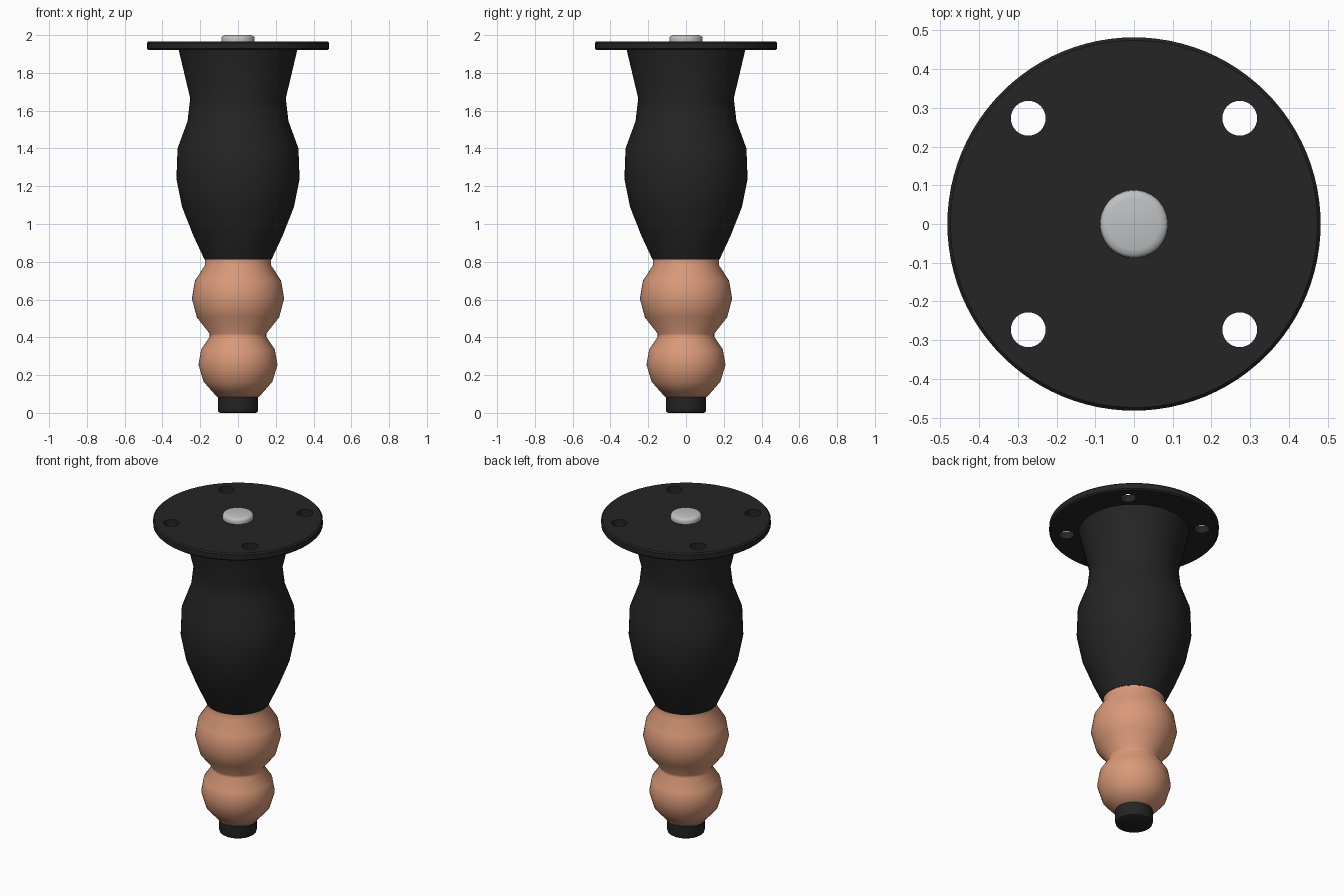
import bpy
import math

cube = bpy.data.objects.get("Cube")
if cube:
    bpy.data.objects.remove(cube, do_unlink=True)


def material(name, rgb):
    mat = bpy.data.materials.new(name)
    mat.use_nodes = True
    mat.diffuse_color = (*rgb, 1)
    mat.node_tree.nodes["Principled BSDF"].inputs["Base Color"].default_value = (*rgb, 1)
    return mat


black = material("matte black", (0.018, 0.018, 0.018))
copper = material("copper", (0.70, 0.32, 0.19))
steel = material("steel", (0.52, 0.53, 0.54))


def turned(name, profile, mat, angle=40, sides=64):
    """Revolve (radius, height) points, listed bottom to top, and cap both ends."""
    verts = [(r * math.cos(math.tau * i / sides), r * math.sin(math.tau * i / sides), z)
             for r, z in profile for i in range(sides)]
    faces = []
    for k in range(len(profile) - 1):
        a, b = k * sides, (k + 1) * sides
        for i in range(sides):
            j = (i + 1) % sides
            faces.append((a + i, a + j, b + j, b + i))
    faces.append(tuple(reversed(range(sides))))
    faces.append(tuple(range(len(verts) - sides, len(verts))))
    mesh = bpy.data.meshes.new(name)
    mesh.from_pydata(verts, [], faces)
    mesh.materials.append(mat)
    obj = bpy.data.objects.new(name, mesh)
    bpy.context.collection.objects.link(obj)
    smooth(obj, angle)
    return obj


def smooth(obj, angle):
    bpy.ops.object.select_all(action='DESELECT')
    obj.select_set(True)
    bpy.context.view_layer.objects.active = obj
    bpy.ops.object.shade_smooth_by_angle(angle=math.radians(angle))


# Foot pad with a rounded lower edge
turned("foot_pad", [(0.095, 0), (0.104, 0.006), (0.107, 0.017), (0.107, 0.087)], black)

# Two stacked copper bulbs
turned("copper_bulbs", [
    (0.112, 0.085), (0.182, 0.165), (0.209, 0.255), (0.195, 0.335), (0.15, 0.403),
    (0.15, 0.42), (0.218, 0.506), (0.244, 0.605), (0.228, 0.70), (0.176, 0.78),
    (0.175, 0.815)], copper, 75)

# Black vase-shaped upper leg
turned("upper_leg", [
    (0.178, 0.813), (0.237, 0.94), (0.296, 1.09), (0.326, 1.24), (0.32, 1.40),
    (0.267, 1.545), (0.253, 1.665), (0.314, 1.922)], black, 60)

# Mounting plate with four screw holes
plate = turned("mounting_plate", [
    (0.474, 1.92), (0.482, 1.928), (0.482, 1.959), (0.474, 1.967)], black, 30, 96)
for sx in (-1, 1):
    for sy in (-1, 1):
        cutter = turned("hole_cutter", [(0.045, 1.85), (0.045, 2.05)], black, 30, 32)
        cutter.location = (sx * 0.273, sy * 0.273, 0)
        cutter.hide_render = True
        cut = plate.modifiers.new("screw_hole", 'BOOLEAN')
        cut.operation, cut.solver, cut.object = 'DIFFERENCE', 'EXACT', cutter
        bpy.context.view_layer.objects.active = plate
        bpy.ops.object.modifier_apply(modifier=cut.name)
        bpy.data.objects.remove(cutter, do_unlink=True)
smooth(plate, 30)

# Bolt head
turned("bolt_head", [
    (0.088, 1.96), (0.088, 1.98), (0.086, 1.99), (0.08, 1.996), (0.066, 2.0)], steel, 35)
